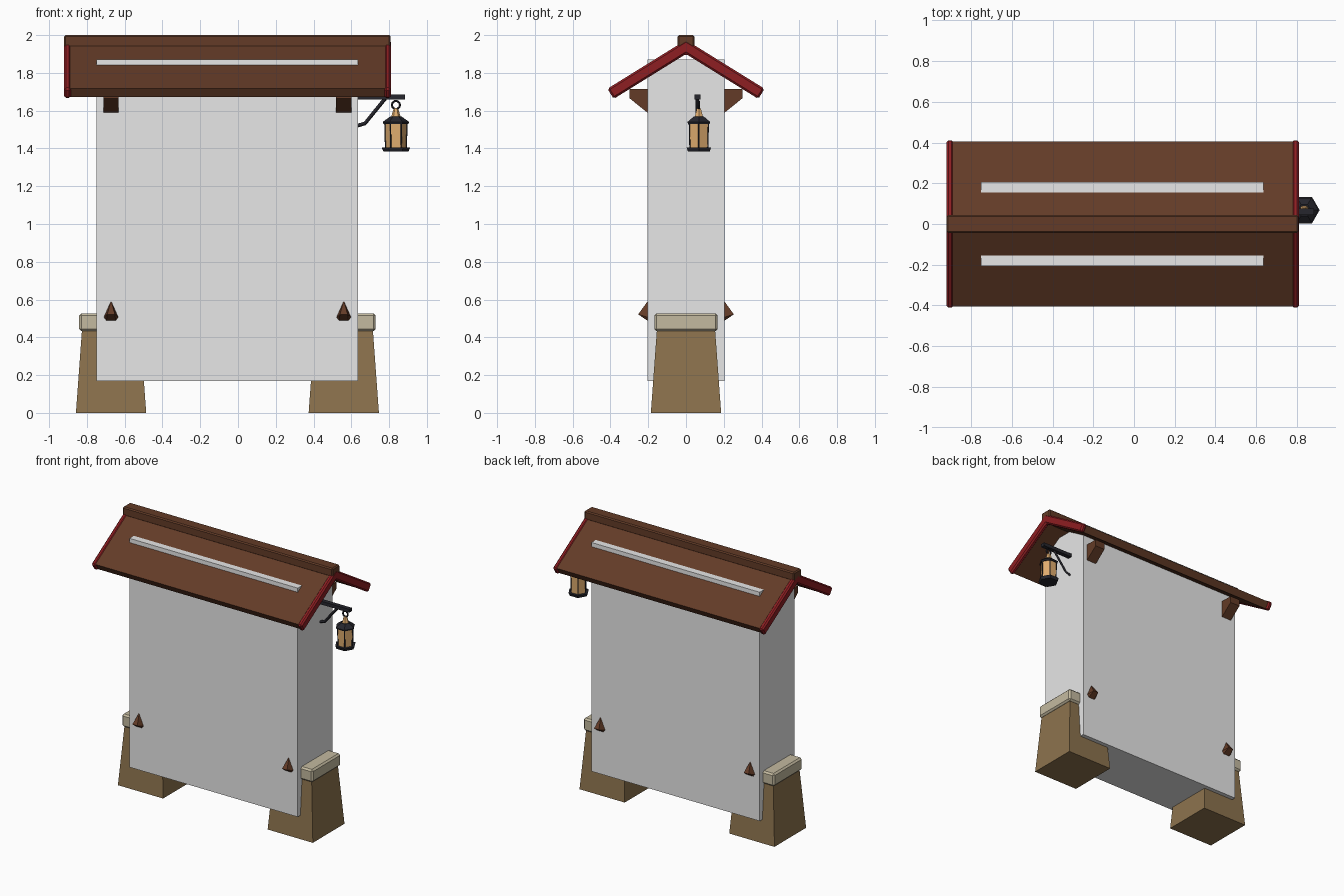
import bpy, bmesh, math

cube = bpy.data.objects.get("Cube")
if cube:
    bpy.data.objects.remove(cube, do_unlink=True)


def material(name, r, g, b):
    m = bpy.data.materials.new(name)
    m.use_nodes = True
    m.diffuse_color = (r, g, b, 1)
    node = next(n for n in m.node_tree.nodes if n.type == 'BSDF_PRINCIPLED')
    node.inputs["Base Color"].default_value = (r, g, b, 1)
    return m


GREY = material("plain grey", .8, .8, .8)
WOOD = material("brown wood", .125, .044, .02)
RED = material("red trim", .27, .013, .016)
STONE = material("brown stone", .265, .172, .075)
CAP = material("pale stone", .55, .49, .35)
IRON = material("dark iron", .019, .019, .026)
AMBER = material("amber glass", .75, .42, .16)


def finish(name, bm, mat, bevel=0):
    bmesh.ops.recalc_face_normals(bm, faces=bm.faces[:])
    me = bpy.data.meshes.new(name)
    bm.to_mesh(me)
    bm.free()
    me.materials.append(mat)
    ob = bpy.data.objects.new(name, me)
    bpy.context.collection.objects.link(ob)
    if bevel:
        mod = ob.modifiers.new("Bevel", 'BEVEL')
        mod.width = bevel
        mod.segments = 1


def block(name, x, y, z, mat, bevel=0, taper=0):
    """Box from ranges; taper pulls the top in on every side."""
    bm = bmesh.new()
    bmesh.ops.create_cube(bm, size=1)
    for v in bm.verts:
        i, j, k = (int(c > 0) for c in v.co)
        v.co = (x[i] + k * taper * (1 - 2 * i), y[j] + k * taper * (1 - 2 * j), z[k])
    finish(name, bm, mat, bevel)


def prism(name, profile, x0, x1, mat, bevel=0):
    """Extrude a (y, z) profile along x."""
    bm = bmesh.new()
    rings = [[bm.verts.new((x, y, z)) for y, z in profile] for x in (x0, x1)]
    bm.faces.new(rings[0])
    bm.faces.new(rings[1])
    for i in range(len(profile)):
        bm.faces.new((rings[0][i - 1], rings[0][i], rings[1][i], rings[1][i - 1]))
    finish(name, bm, mat, bevel)


def chevron(top, half, thick, slope=.62):
    """Gable-shaped profile with square-cut eaves."""
    a = math.atan(slope)
    eave = (half, top - slope * half)
    low = (half - thick * math.sin(a), eave[1] - thick * math.cos(a))
    return [(0, top), eave, low, (0, top - thick / math.cos(a)),
            (-low[0], low[1]), (-half, eave[1])]


def hull(name, pts, mat):
    bm = bmesh.new()
    for p in pts:
        bm.verts.new(p)
    bmesh.ops.convex_hull(bm, input=bm.verts[:])
    finish(name, bm, mat)


def rod(name, pts, radius, mat):
    cu = bpy.data.curves.new(name, 'CURVE')
    cu.dimensions = '3D'
    cu.bevel_depth = radius
    cu.bevel_resolution = 0
    cu.use_fill_caps = True
    sp = cu.splines.new('POLY')
    sp.points.add(len(pts) - 1)
    for p, co in zip(sp.points, pts):
        p.co = (*co, 1)
    cu.materials.append(mat)
    bpy.context.collection.objects.link(bpy.data.objects.new(name, cu))


# Board and roof
block("board", (-.75, .635), (-.205, .205), (.17, 1.872), GREY)
prism("roof_panels", chevron(1.968, .405, .053), -.89, .785, WOOD)
for side, x0 in (("right", -.92), ("left", .775)):
    prism(side + "_gable_trim", chevron(1.974, .416, .063), x0, x0 + .035, RED, .01)
block("ridge_beam", (-.92, .808), (-.044, .044), (1.935, 2), WOOD, .008)

# Feet, brackets and pegs at both ends
for side, x in (("right", -.672), ("left", .56)):
    block(side + "_foot", (x - .186, x + .186), (-.186, .186), (0, .44), STONE, taper=.032)
    block(side + "_foot_cap", (x - .169, x + .169), (-.168, .168), (.433, .527), CAP, .012)
    for face, s in (("front", -1), ("back", 1)):
        prism(f"{side}_{face}_bracket",
              [(s * .19, 1.715), (s * .298, 1.715), (s * .298, 1.665), (s * .205, 1.59), (s * .19, 1.59)],
              x - .04, x + .04, WOOD)
        hull(f"{side}_{face}_peg",
             [(x, s * .2, .595)]
             + [(x + d * .04, s * .2, .505) for d in (-1, 1)]
             + [(x + d * .025, s * .2, .485) for d in (-1, 1)]
             + [(x + d * .02, s * .253, .522) for d in (-1, 1)], WOOD)

# Lantern arm with its brace
LX, LY = .836, .068
block("lantern_arm", (.6, .884), (.044, .076), (1.66, 1.685), IRON)
rod("arm_brace", [(.63, .06, 1.52), (.672, .06, 1.532), (.78, .06, 1.665)], .01, IRON)

# Hanging ring
bpy.ops.mesh.primitive_torus_add(location=(LX, LY, 1.63), rotation=(math.pi / 2, 0, 0),
                                 major_segments=10, minor_segments=5,
                                 major_radius=.021, minor_radius=.006)
ring = bpy.context.object
ring.name = "lantern_ring"
ring.data.materials.append(IRON)


def corner(i, r, z):
    """Corner i of a hexagon round the lantern axis."""
    a = i * math.pi / 3
    return (LX + r * math.cos(a), LY + r * math.sin(a), z)


# Lantern body: six-sided frustums
for part, z0, z1, r0, r1, mat in (
        ("knob", 1.56, 1.612, .027, .012, AMBER),
        ("roof", 1.54, 1.568, .07, .032, IRON),
        ("roof_rim", 1.53, 1.54, .066, .07, IRON),
        ("glass", 1.4, 1.535, .054, .058, AMBER),
        ("base", 1.383, 1.404, .066, .075, IRON)):
    hull("lantern_" + part, [corner(i, r, z) for i in range(6) for r, z in ((r0, z0), (r1, z1))], mat)

# Lantern corner posts
for i in range(6):
    rod(f"lantern_post_{i + 1}", [corner(i, .054, 1.395), corner(i, .058, 1.535)], .004, IRON)
